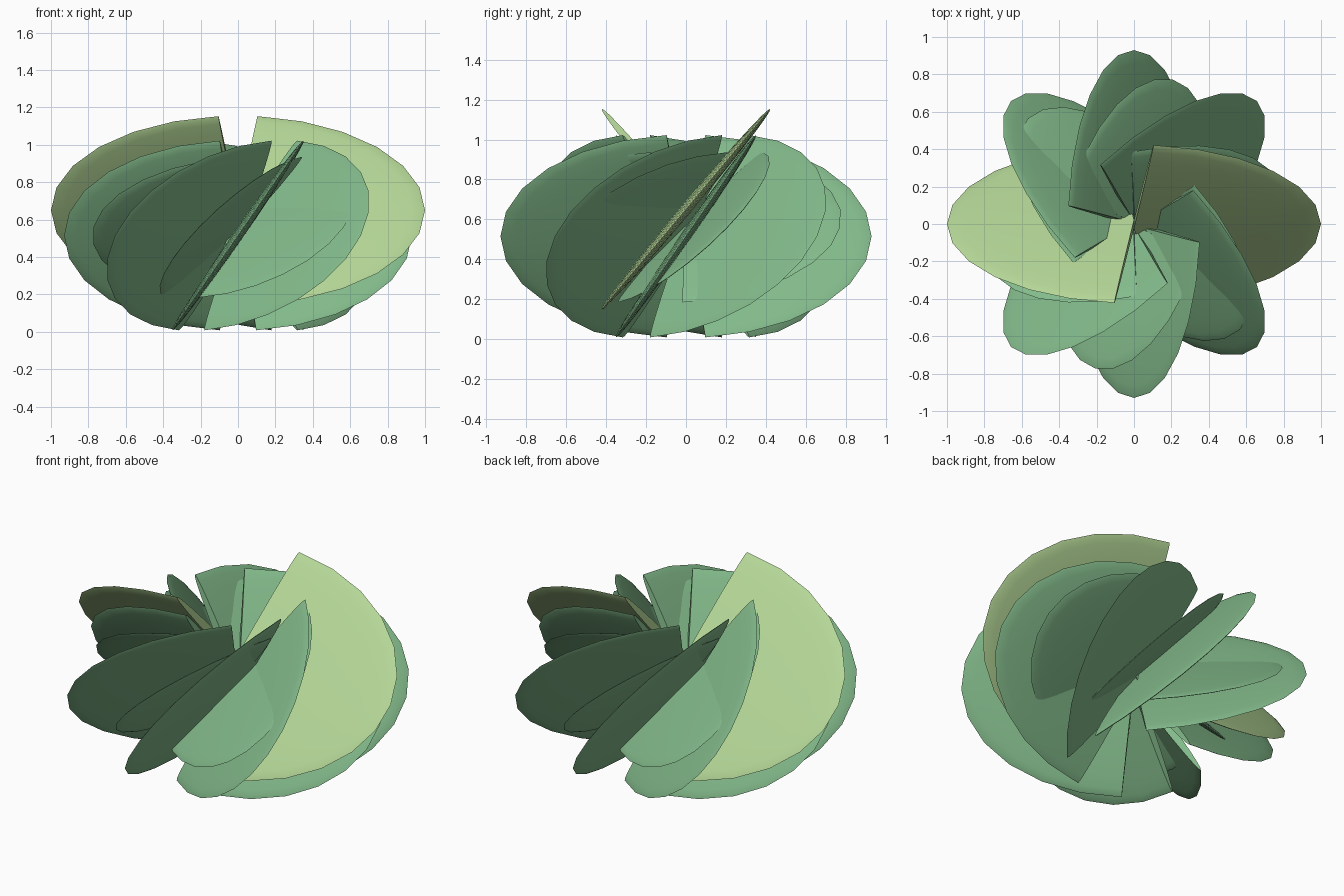
import bpy, bmesh
from math import sin, cos, pi, radians
from mathutils import Matrix

if "Cube" in bpy.data.objects:
    bpy.data.objects.remove(bpy.data.objects["Cube"])


def material(name, color):
    m = bpy.data.materials.new(name)
    m.diffuse_color = (*color, 1)
    m.use_nodes = True
    m.node_tree.nodes["Principled BSDF"].inputs["Base Color"].default_value = m.diffuse_color
    return m


GREEN = material("leaf_green", (0.23, 0.50, 0.26))
LIME = material("light_leaf_green", (0.46, 0.68, 0.31))
SEGS = 12
RINGS = [0.3, 0.6, 0.82, 0.93, 0.98, 1.0]
OPEN = radians(84)


# one leaf: wedge-shaped slice of a flat ellipsoid, point at the axis
def leaf(name, azimuth, length, half_width, tilt, height, mat, thick=0.028):
    bm = bmesh.new()

    def sheet(side):
        rows = []
        for r in RINGS[:-1]:
            z = side * thick * (1 - r * r) ** 0.5
            rows.append([bm.verts.new((length * r * cos(a), half_width * r * sin(a), z))
                         for a in angles])
        return bm.verts.new((0, 0, side * thick)), rows

    angles = [-OPEN + 2 * OPEN * i / SEGS for i in range(SEGS + 1)]
    rim = [bm.verts.new((length * cos(a), half_width * sin(a), 0)) for a in angles]
    sheets = [sheet(1), sheet(-1)]
    for hub, rows in sheets:
        rows.append(rim)
        for i in range(SEGS):
            bm.faces.new((hub, rows[0][i], rows[0][i + 1]))
            for a, b in zip(rows, rows[1:]):
                bm.faces.new((a[i], b[i], b[i + 1], a[i + 1]))
    # close the two straight cut edges
    (h1, top), (h2, bot) = sheets
    for i in (0, SEGS):
        bm.faces.new([h1] + [r[i] for r in top] + [r[i] for r in bot[-2::-1]] + [h2])
    bmesh.ops.recalc_face_normals(bm, faces=bm.faces)

    bm.transform(Matrix.Translation((0, 0, height))
                 @ Matrix.Rotation(radians(azimuth), 4, 'Z')
                 @ Matrix.Rotation(radians(tilt), 4, 'X'))
    me = bpy.data.meshes.new(name)
    bm.to_mesh(me)
    bm.free()
    me.materials.append(mat)
    ob = bpy.data.objects.new(name, me)
    bpy.context.collection.objects.link(ob)
    bpy.context.view_layer.objects.active = ob
    ob.select_set(True)


# outer ring of eight large leaves
for i in range(8):
    leaf(f"outer_leaf_{i + 1}", i * 45, 0.93, 0.62, 55.3, 0.515, GREEN)

# inner ring of six smaller leaves, flatter tilt
for i in range(6):
    leaf(f"inner_leaf_{i + 1}", 15 + i * 60, 0.80, 0.535, 45, 0.56, GREEN, 0.025)

# pair of light top leaves
for i in range(2):
    leaf(f"light_leaf_{i + 1}", i * 180, 1.0, 0.66, 50, 0.65, LIME)

bpy.ops.object.shade_smooth_by_angle(angle=radians(40))
